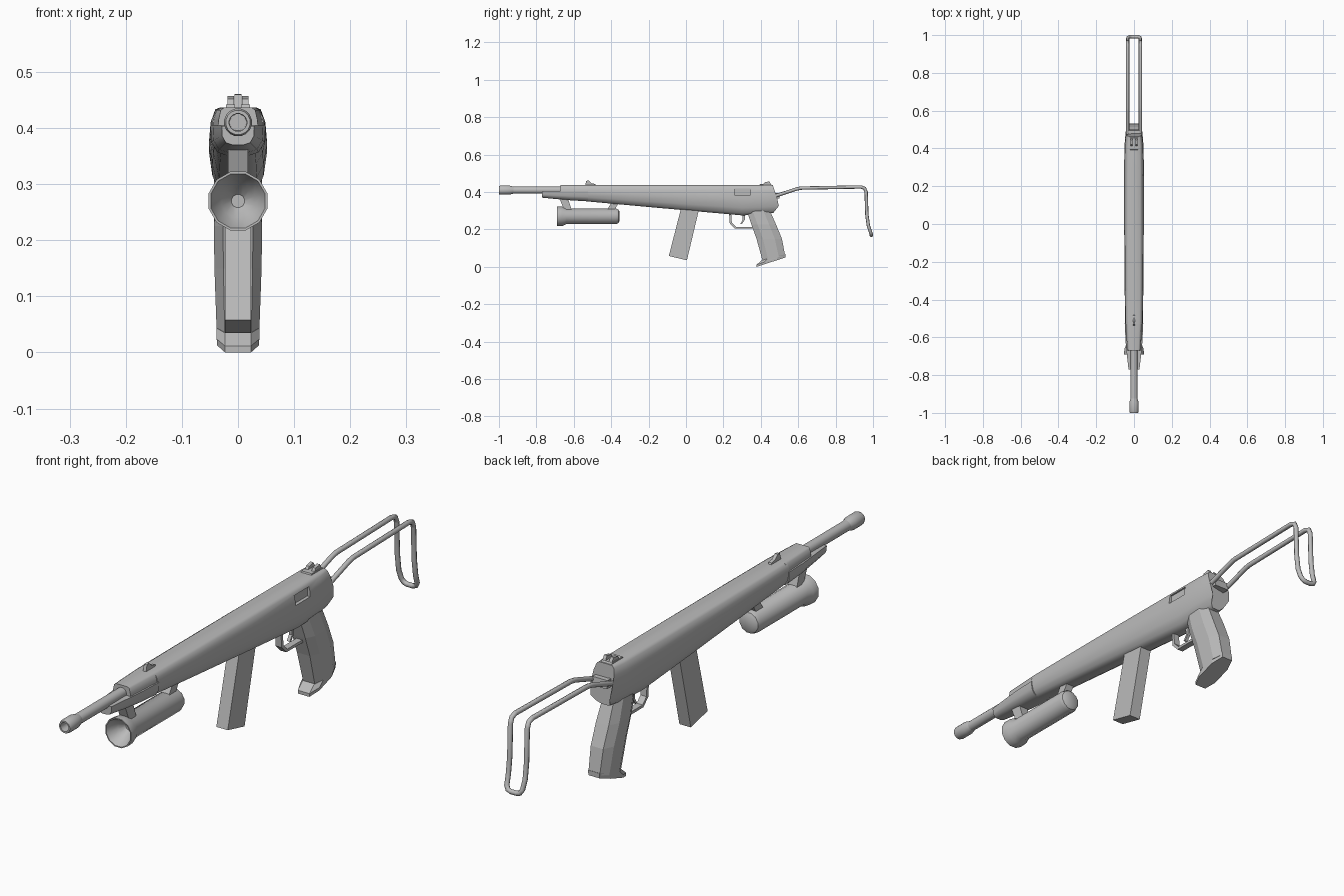
import bpy, bmesh, math
from mathutils import Vector

cube = bpy.data.objects.get("Cube")
if cube:
    bpy.data.objects.remove(cube, do_unlink=True)

grey = bpy.data.materials.new("plain grey")
grey.use_nodes = True
grey.diffuse_color = (0.5, 0.5, 0.5, 1)
for node in grey.node_tree.nodes:
    if node.type == 'BSDF_PRINCIPLED':
        node.inputs["Base Color"].default_value = (0.5, 0.5, 0.5, 1)


def activate(ob):
    bpy.ops.object.select_all(action='DESELECT')
    ob.select_set(True)
    bpy.context.view_layer.objects.active = ob


def smooth(ob, angle=45):
    activate(ob)
    bpy.ops.object.shade_smooth_by_angle(angle=math.radians(angle))


def loft(name, rings, angle=None):
    """Skin a list of equal-length point rings and cap both ends."""
    bm = bmesh.new()
    rows = [[bm.verts.new(p) for p in ring] for ring in rings]
    n = len(rows[0])
    for a, b in zip(rows, rows[1:]):
        for i in range(n):
            j = (i + 1) % n
            bm.faces.new((a[i], a[j], b[j], b[i]))
    bm.faces.new(rows[0])
    bm.faces.new(rows[-1][::-1])
    bmesh.ops.recalc_face_normals(bm, faces=bm.faces)
    me = bpy.data.meshes.new(name)
    bm.to_mesh(me)
    bm.free()
    ob = bpy.data.objects.new(name, me)
    bpy.context.collection.objects.link(ob)
    me.materials.append(grey)
    if angle:
        smooth(ob, angle)
    return ob


def prism(name, outline, half, x=0):
    """Extrude a side outline of (y, z) points across x."""
    return loft(name, [[(x + s * half, y, z) for y, z in outline] for s in (-1, 1)])


def lathe(name, profile, z, sides):
    """Turn (y, radius) points around a lengthwise axis."""
    steps = [(i + 0.5) * math.tau / sides for i in range(sides)]
    return loft(name, [[(r * math.cos(a), y, z + r * math.sin(a)) for a in steps]
                       for y, r in profile], 40)


def mirrored(half):
    return half + [(-x, t) for x, t in reversed(half)]


SHELL = mirrored([(.35, 0), (.65, .07), (.88, .25), (1, .52), (.94, .8), (.8, .95), (.62, 1)])
TROUGH = mirrored([(.35, 0), (.75, .12), (.97, .45), (1, 1)])
COVER = mirrored([(1, 0), (.97, .5), (.85, .9), (.66, 1)])


def shell(name, section, stations, slant=None):
    """Loft a section along y through (y, half width, bottom, top) stations."""
    rings = []
    for y, w, lo, hi in stations:
        rings.append([(x * w, y, lo + t * (hi - lo)) for x, t in section])
    if slant:
        rings[-1] = [(x, slant(z), z) for x, y, z in rings[-1]]
    return loft(name, rings, 45)


# Receiver with slanted rear and ejection port
def rear_slope(z):
    return .5 - .34 * (z - .33) if z > .33 else .5 - .8 * (.33 - z)


receiver = shell("receiver", SHELL, [
    (-.53, .047, .35, .437), (-.3, .05, .329, .437), (0, .052, .302, .437),
    (.3, .052, .275, .437), (.41, .051, .28, .437), (.5, .044, .288, .437)], rear_slope)
cutter = prism("port_cutter", [(.26, .385), (.345, .385), (.345, .42), (.26, .42)], .02, .058)
cutter.hide_render = True
cut = receiver.modifiers.new("port", 'BOOLEAN')
cut.object = cutter
cut.operation = 'DIFFERENCE'
cut.solver = 'EXACT'
activate(receiver)
bpy.ops.object.modifier_apply(modifier="port")
bpy.data.objects.remove(cutter, do_unlink=True)
smooth(receiver)

# Fore end
shell("fore_end", TROUGH, [(-.77, .029, .37, .404), (-.7, .037, .363, .405),
                           (-.62, .045, .356, .405), (-.525, .049, .35, .405)])
shell("top_cover", COVER, [(-.67, .036, .39, .437), (-.52, .045, .39, .437)])

# Barrel with hollow muzzle
lathe("barrel", [(-.95, .019), (-.6, .019)], .41, 16)
lathe("muzzle", [(-.92, .018), (-.945, .025), (-.992, .025), (-1, .022),
                 (-1, .016), (-.96, .015)], .41, 16)

# Lamp under the barrel, with dished front
lathe("lamp", [(-.63, .012), (-.65, .03), (-.675, .044), (-.69, .05), (-.69, .054),
               (-.66, .053), (-.64, .043), (-.375, .043), (-.362, .038), (-.355, .025)], .27, 12)
prism("lamp_front_bracket", [(-.68, .375), (-.635, .375), (-.61, .3), (-.65, .3)], .018)
prism("lamp_rear_bracket", [(-.395, .35), (-.355, .35), (-.385, .3), (-.425, .3)], .016)

# Magazine
prism("magazine", [(-.022, .33), (.075, .33), (.005, .035), (-.092, .058)], .023)


# Pistol grip with flared foot, chamfered section
def grip_ring(front, back, w):
    f, b = Vector((0, *front)), Vector((0, *back))
    half = [(.62, 0), (1, .25), (1, .72), (.6, 1)]
    return [f.lerp(b, t) + Vector((x * w, 0, 0)) for x, t in mirrored(half)]


loft("grip", [grip_ring((.325, .3), (.44, .32), .036),
              grip_ring((.35, .225), (.482, .225), .043),
              grip_ring((.377, .15), (.513, .15), .042),
              grip_ring((.41, .03), (.53, .06), .038)])
loft("grip_foot", [grip_ring((.405, .035), (.531, .068), .038),
                   grip_ring((.378, .012), (.531, .06), .038),
                   grip_ring((.378, 0), (.531, .05), .037)])

# Trigger and guard
prism("trigger_guard", [(.23, .29), (.234, .232), (.262, .204), (.37, .204), (.37, .214),
                        (.267, .214), (.245, .236), (.241, .29)], .012)
prism("trigger", [(.3, .29), (.303, .25), (.29, .23), (.297, .227), (.314, .25), (.318, .29)], .006)

# Sights
prism("front_sight", [(-.54, .43), (-.533, .46), (-.52, .461), (-.505, .447),
                      (-.485, .443), (-.48, .43)], .006)
prism("rear_sight_base", [(.39, .43), (.395, .442), (.455, .442), (.465, .43)], .021)
for side, x in (("left", .013), ("right", -.013)):
    prism(side + "_rear_sight_ear", [(.41, .435), (.42, .452), (.445, .457), (.458, .435)], .006, x)

# Folding wire stock: one bent rod, mirrored across x
side_path = [(.034, .45, .37), (.034, .49, .383), (.034, .59, .416), (.034, .615, .421),
             (.034, .935, .427), (.034, .955, .42), (.034, .963, .4), (.034, .967, .28),
             (.034, .975, .22), (.032, .987, .185), (.024, .991, .172), (.012, .991, .168)]
path = side_path + [(-x, y, z) for x, y, z in reversed(side_path)]
curve = bpy.data.curves.new("wire_stock", 'CURVE')
curve.dimensions = '3D'
curve.bevel_depth = .009
curve.bevel_resolution = 2
curve.use_fill_caps = True
spline = curve.splines.new('POLY')
spline.points.add(len(path) - 1)
for point, co in zip(spline.points, path):
    point.co = (*co, 1)
curve.materials.append(grey)
stock = bpy.data.objects.new("wire_stock", curve)
bpy.context.collection.objects.link(stock)
activate(stock)
bpy.ops.object.convert(target='MESH')
smooth(bpy.context.view_layer.objects.active, 50)

# Stock hinge block on the rear face
prism("stock_hinge", [(.47, .365), (.5, .365), (.496, .395), (.47, .395)], .03)
